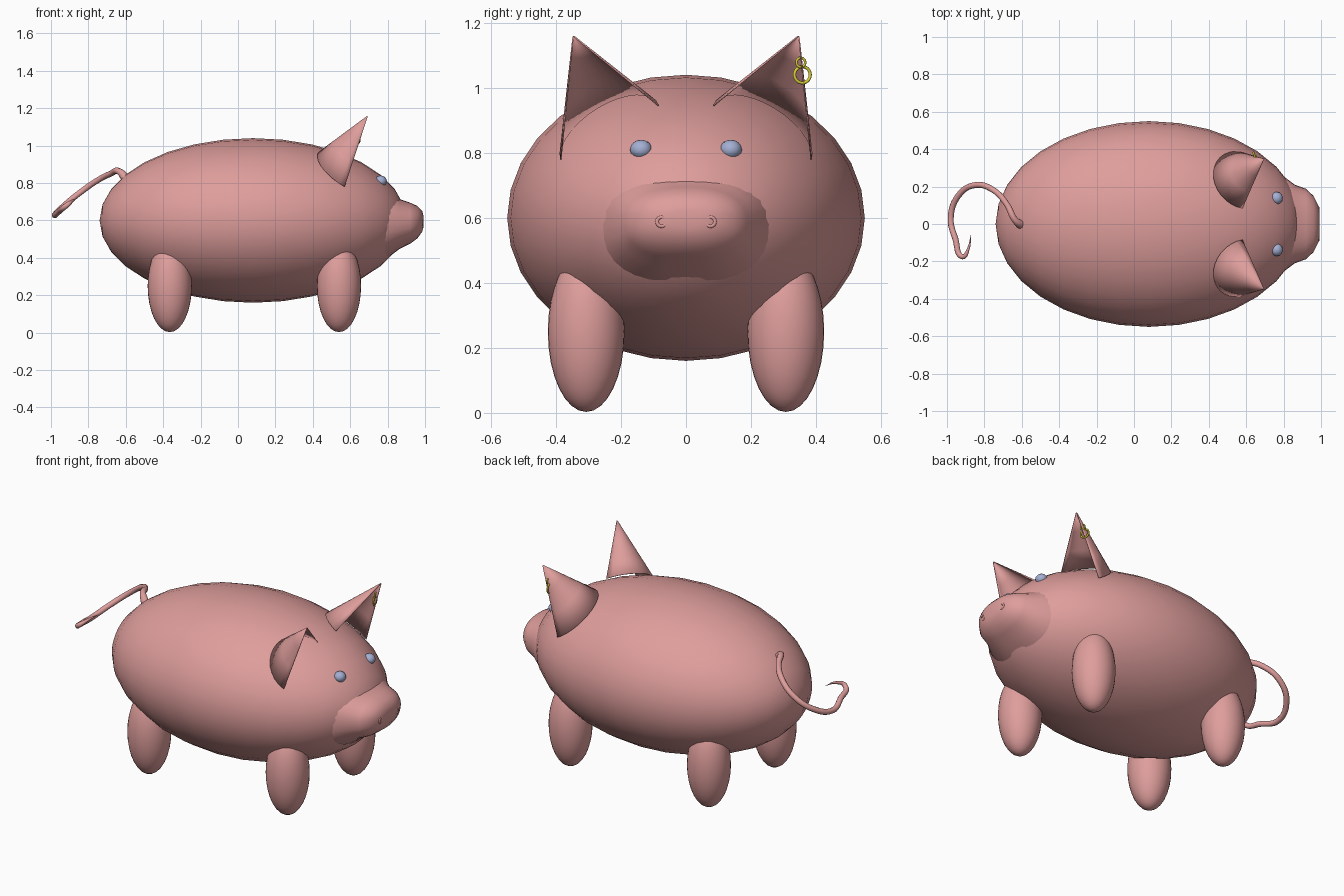
import bpy, bmesh
from math import sin, cos, pi, copysign
from mathutils import Vector, Matrix

cube = bpy.data.objects.get("Cube")
if cube:
    bpy.data.objects.remove(cube, do_unlink=True)


def material(name, rgb):
    m = bpy.data.materials.new(name)
    m.use_nodes = True
    m.diffuse_color = (*rgb, 1)
    m.node_tree.nodes["Principled BSDF"].inputs["Base Color"].default_value = (*rgb, 1)
    return m


pink = material("pink skin", (0.73, 0.34, 0.33))
blue = material("eye blue", (0.37, 0.43, 0.65))
gold = material("earring gold", (0.70, 0.62, 0.04))


def add_object(name, bm, mat):
    bmesh.ops.recalc_face_normals(bm, faces=bm.faces)
    for f in bm.faces:
        f.smooth = True
    mesh = bpy.data.meshes.new(name)
    bm.to_mesh(mesh)
    bm.free()
    mesh.materials.append(mat)
    obj = bpy.data.objects.new(name, mesh)
    bpy.context.collection.objects.link(obj)
    return obj


def ellipsoid(name, centre, radii, mat, segments=32, rings=16, lengthwise=False):
    bm = bmesh.new()
    bmesh.ops.create_uvsphere(bm, u_segments=segments, v_segments=rings, radius=1)
    if lengthwise:
        bmesh.ops.rotate(bm, verts=bm.verts, matrix=Matrix.Rotation(pi / 2, 3, 'Y'))
    bmesh.ops.scale(bm, verts=bm.verts, vec=radii)
    bmesh.ops.translate(bm, verts=bm.verts, vec=centre)
    return add_object(name, bm, mat)


def torus(name, centre, major, minor, rotation, mat):
    bpy.ops.mesh.primitive_torus_add(location=centre, rotation=rotation,
                                     major_radius=major, minor_radius=minor,
                                     major_segments=24, minor_segments=8)
    obj = bpy.context.object
    obj.name = name
    obj.data.materials.append(mat)
    bpy.ops.object.shade_smooth()


# Body
ellipsoid("body", (0.08, 0, 0.60), (0.82, 0.55, 0.44), pink, lengthwise=True)

# Snout: lofted rounded sections of (x, top, bottom, half width)
sections = [(0.70, 0.77, 0.37, 0.28), (0.80, 0.76, 0.40, 0.255),
            (0.86, 0.715, 0.445, 0.21), (0.92, 0.695, 0.475, 0.188),
            (0.96, 0.677, 0.505, 0.15), (0.985, 0.65, 0.54, 0.10),
            (0.993, 0.62, 0.57, 0.05)]
bm = bmesh.new()
loops = []
for x, top, bottom, half in sections:
    loop = []
    for i in range(32):
        c, s = cos(i * pi / 16), sin(i * pi / 16)
        y = half * copysign(abs(c) ** 0.85, c)
        z = (top + bottom) / 2 + (top - bottom) / 2 * copysign(abs(s) ** 0.85, s)
        loop.append(bm.verts.new((x, y, z)))
    loops.append(loop)
for a, b in zip(loops, loops[1:]):
    for i in range(32):
        j = (i + 1) % 32
        bm.faces.new((a[i], a[j], b[j], b[i]))
bm.faces.new(loops[-1])
add_object("snout", bm, pink)

# Paired parts
for side, label in ((1, "left"), (-1, "right")):
    ellipsoid(label + "_eye", (0.763, side * 0.138, 0.81), (0.033, 0.034, 0.03), blue, 12, 8)
    torus(label + "_nostril", (0.985, side * 0.075, 0.588), 0.014, 0.006, (0, pi / 2, 0), pink)
    for x, end in ((0.54, "front"), (-0.365, "back")):
        ellipsoid(f"{label}_{end}_leg", (x, side * 0.307, 0.25), (0.118, 0.118, 0.247), pink)

    # Ear: open half cone, hollow towards the face
    tip = Vector((0.695, 0.347, 1.16))
    inner = Vector((0.58, 0.085, 0.945))
    outer = Vector((0.57, 0.385, 0.78))
    middle = (inner + outer) / 2
    back = Vector((0.425, 0.26, 0.945)) - middle
    bm = bmesh.new()
    rows = []
    for k in range(16):
        angle = pi * k / 15
        rim = middle + (inner - middle) * cos(angle) + back * sin(angle)
        row = []
        for t in (0.01, 0.34, 0.67, 1):
            p = tip.lerp(rim, t)
            row.append(bm.verts.new((p.x, side * p.y, p.z)))
        rows.append(row)
    for a, b in zip(rows, rows[1:]):
        for i in range(3):
            bm.faces.new((a[i], a[i + 1], b[i + 1], b[i]))
    ear = add_object(label + "_ear", bm, pink)
    shell = ear.modifiers.new("thickness", 'SOLIDIFY')
    shell.thickness = 0.004
    shell.offset = 0

# Earrings on the left ear
torus("large_earring", (0.645, 0.358, 1.04), 0.025, 0.005, (0, pi / 2, 0.25), gold)
torus("small_earring", (0.655, 0.353, 1.078), 0.014, 0.004, (0, pi / 2, 0.25), gold)

# Curly tail: tapering tube, hooked at the tip
path = [(-0.59, -0.01, 0.81, 1.7), (-0.635, 0.02, 0.862, 1.1), (-0.68, 0.105, 0.85, 1),
        (-0.75, 0.18, 0.815, 1), (-0.85, 0.208, 0.745, 1), (-0.94, 0.15, 0.67, 1),
        (-0.98, 0.03, 0.628, 1), (-0.955, -0.08, 0.65, 1), (-0.917, -0.175, 0.68, 0.9),
        (-0.885, -0.13, 0.705, 0.45), (-0.872, -0.06, 0.71, 0.05)]
curve = bpy.data.curves.new("tail", 'CURVE')
curve.dimensions = '3D'
curve.bevel_depth = 0.016
curve.bevel_resolution = 3
curve.use_fill_caps = True
spline = curve.splines.new('BEZIER')
spline.bezier_points.add(len(path) - 1)
spline.resolution_u = 6
for point, (x, y, z, r) in zip(spline.bezier_points, path):
    point.co = (x, y, z)
    point.radius = r
    point.handle_left_type = point.handle_right_type = 'AUTO'
curve.materials.append(pink)
bpy.context.collection.objects.link(bpy.data.objects.new("tail", curve))
